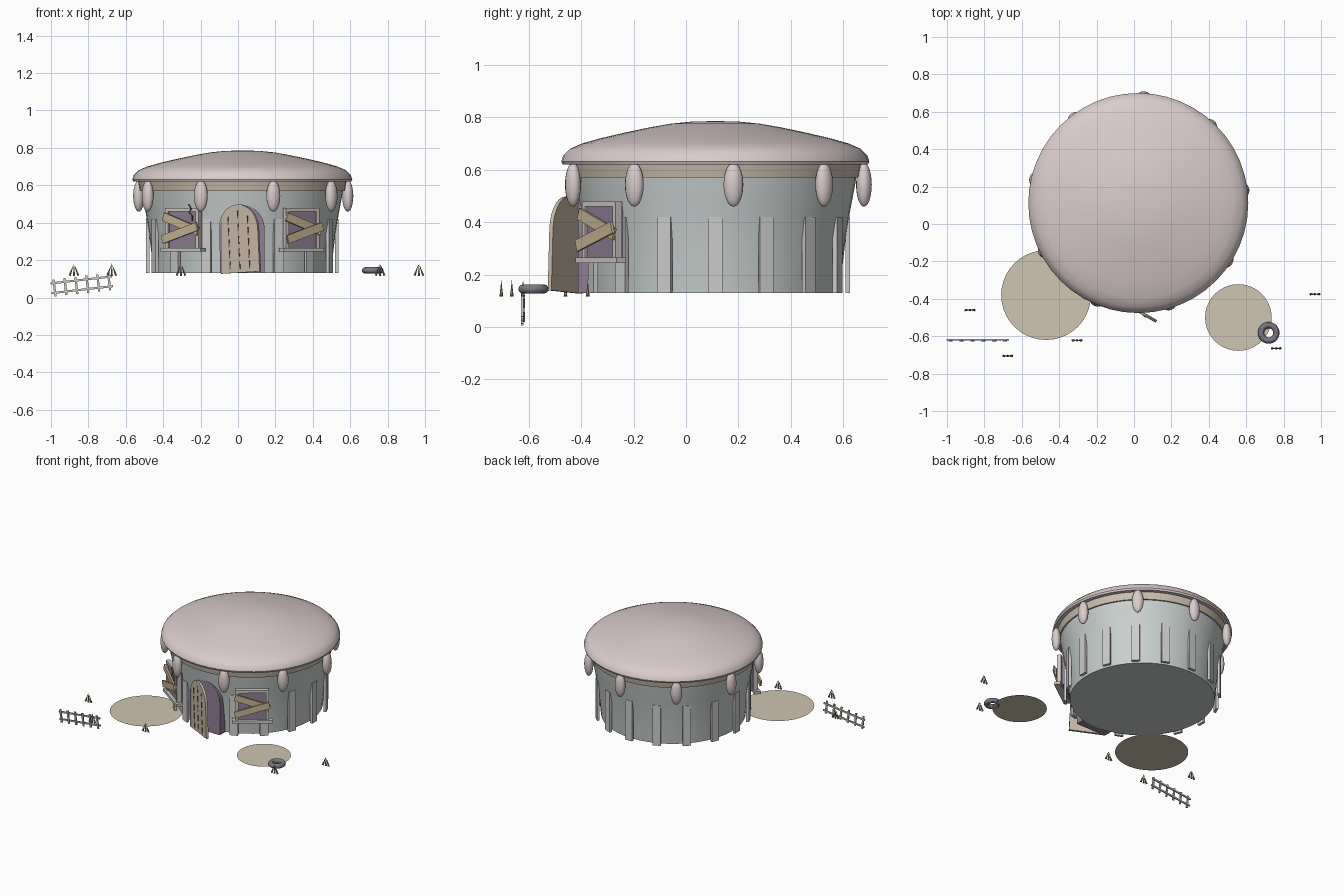
import bpy, bmesh, math
from mathutils import Matrix, Vector

if "Cube" in bpy.data.objects:
    bpy.data.objects.remove(bpy.data.objects["Cube"])

CX, CY, Z0 = 0.023, 0.112, 0.13


def mat(name, r, g, b):
    m = bpy.data.materials.new(name)
    m.diffuse_color = (r, g, b, 1)
    m.use_nodes = True
    m.node_tree.nodes["Principled BSDF"].inputs["Base Color"].default_value = m.diffuse_color
    return m


WALL = mat("wall_grey", .58, .63, .62)
BATTEN = mat("batten_grey", .55, .55, .55)
FROST = mat("roof_pink", .70, .60, .60)
BAND = mat("band_tan", .60, .52, .42)
WOOD = mat("board_wood", .58, .46, .30)
DOOR = mat("door_wood", .58, .49, .39)
DARK = mat("dark_line", .12, .09, .07)
PURPLE = mat("dark_purple", .27, .21, .30)
TRIM = mat("trim_grey", .62, .59, .57)
SAND = mat("sand", .62, .56, .44)
TYRE = mat("tyre_grey", .20, .19, .22)
GRASS = mat("dry_grass", .30, .28, .12)


def finish(name, bm, m, matrix=Matrix(), smooth=False):
    bmesh.ops.recalc_face_normals(bm, faces=bm.faces[:])
    me = bpy.data.meshes.new(name)
    bm.to_mesh(me)
    bm.free()
    ob = bpy.data.objects.new(name, me)
    bpy.context.collection.objects.link(ob)
    ob.matrix_world = matrix
    me.materials.append(m)
    if smooth:
        bpy.ops.object.select_all(action='DESELECT')
        ob.select_set(True)
        bpy.context.view_layer.objects.active = ob
        bpy.ops.object.shade_smooth_by_angle(angle=math.radians(40))
    return ob


def T(x, y, z):
    return Matrix.Translation((x, y, z))


def R(deg, axis):
    return Matrix.Rotation(math.radians(deg), 4, axis)


def box(name, size, m, matrix):
    bm = bmesh.new()
    bmesh.ops.create_cube(bm, size=1, matrix=Matrix.Diagonal((*size, 1)))
    return finish(name, bm, m, matrix)


def lathe(name, profile, m, n=48, closed=False):
    bm = bmesh.new()
    vs = [bm.verts.new((r, 0, z)) for r, z in profile]
    pairs = list(zip(vs, vs[1:])) + ([(vs[-1], vs[0])] if closed else [])
    es = [bm.edges.new(p) for p in pairs]
    bmesh.ops.spin(bm, geom=vs + es, cent=(0, 0, 0), axis=(0, 0, 1),
                   angle=math.tau, steps=n, use_duplicate=False)
    bmesh.ops.remove_doubles(bm, verts=bm.verts[:], dist=1e-4)
    return finish(name, bm, m, T(CX, CY, 0), True)


def arch(name, w, h, d, m, matrix):
    # arched slab: x 0..w, z 0..h, y from 0 back to d
    bm = bmesh.new()
    pts = [(0, 0), (w, 0)]
    rise = w * .55
    for i in range(15):
        a = math.pi * i / 14
        pts.append((w / 2 + w / 2 * math.cos(a), h - rise + rise * math.sin(a)))
    f = bm.faces.new([bm.verts.new((x, 0, z)) for x, z in pts])
    ext = bmesh.ops.extrude_face_region(bm, geom=[f])
    bmesh.ops.translate(bm, vec=(0, d, 0),
                        verts=[g for g in ext['geom'] if isinstance(g, bmesh.types.BMVert)])
    return finish(name, bm, m, matrix)


def polar(deg, r, z):
    # frame on the wall: local -y points outward, local x runs along the wall
    a = math.radians(deg)
    return T(CX + r * math.cos(a), CY + r * math.sin(a), z) @ R(deg + 90, 'Z')


# flared round wall, eave band and icing-like roof
lathe("wall", [(0, Z0), (.475, Z0), (.485, .23), (.498, .34), (.516, .45),
               (.535, .55), (.545, .62), (0, .62)], WALL)
lathe("eave_band", [(.535, .57), (.548, .57), (.558, .625), (.535, .625)], BAND, closed=True)
lathe("roof", [(0, .62), (.583, .62), (.588, .632), (.58, .655), (.555, .68), (.51, .70),
               (.44, .72), (.35, .741), (.25, .762), (.17, .776), (.09, .784), (0, .786)], FROST)

# drips hanging off the roof edge
for i in range(9):
    bm = bmesh.new()
    bmesh.ops.create_uvsphere(bm, u_segments=16, v_segments=12, radius=1)
    finish(f"roof_drip_{i}", bm, FROST,
           polar(7 + 40 * i, .568, .543) @ Matrix.Diagonal((.038, .03, .084, 1)), True)

# vertical battens, leaving out the doorway
for i in range(16):
    if i != 12:
        box(f"wall_batten_{i}", (.055, .018, .29), BATTEN, polar(22.5 * i, .505, Z0 + .145))

# doorway and open door leaf
arch("doorway", .24, .365, .06, PURPLE, T(CX - .12, -.412, Z0))
leaf = T(-.092, -.408, Z0 - .003) @ R(-30, 'Z') @ R(-3, 'Y')
arch("door_leaf", .24, .365, .016, DOOR, leaf)
for i, h in enumerate((.30, .33, .30)):
    for k in range(5):
        box(f"door_groove_{i}_{k}", (.005, .004, .042), DARK,
            leaf @ T(.06 + .06 * i, -.001, .03 + (h - .06) * k / 4 + .01))

# boarded windows
for side, ang in (("right", -54), ("left", -126)):
    w = polar(ang, .535, .365)
    box(f"{side}_window_pane", (.19, .035, .21), PURPLE, w @ T(0, .012, 0))
    for s in (-1, 1):
        box(f"{side}_window_jamb_{s}", (.02, .03, .225), TRIM, w @ T(s * .1, 0, 0))
    box(f"{side}_window_head", (.22, .03, .02), TRIM, w @ T(0, 0, .104))
    box(f"{side}_window_sill", (.265, .045, .02), TRIM, w @ T(0, -.005, -.11))
    box(f"{side}_upper_board", (.24, .012, .045), WOOD, w @ T(0, -.024, .028) @ R(19, 'Y'))
    box(f"{side}_lower_board", (.24, .012, .045), WOOD, w @ T(0, -.034, -.02) @ R(-17, 'Y'))

# bent wire above the left window
cu = bpy.data.curves.new("bent_wire", 'CURVE')
cu.dimensions = '3D'
cu.bevel_depth = .004
sp = cu.splines.new('POLY')
pts = [(-.265, .50), (-.25, .475), (-.262, .455), (-.243, .435), (-.245, .41)]
sp.points.add(len(pts) - 1)
for p, (x, z) in zip(sp.points, pts):
    p.co = (x, -.385, z, 1)
cu.materials.append(DARK)
bpy.context.collection.objects.link(bpy.data.objects.new("bent_wire", cu))

# flat ground patches
for name, x, y, r in (("left", -.47, -.38, .24), ("right", .558, -.5, .178)):
    bm = bmesh.new()
    bmesh.ops.create_circle(bm, cap_ends=True, segments=40, radius=r)
    bmesh.ops.recalc_face_normals(bm, faces=bm.faces[:])
    finish(f"{name}_ground_patch", bm, SAND, T(x, y, Z0))

# old tyre lying flat
bpy.ops.mesh.primitive_torus_add(location=(.72, -.582, .145), major_radius=.041,
                                 minor_radius=.017, major_segments=28, minor_segments=12)
tyre = bpy.context.object
tyre.name = "tyre"
tyre.data.materials.append(TYRE)
bpy.ops.object.shade_smooth_by_angle()

# leaning picket fence
fence = T(-.835, -.625, .068) @ R(-6.5, 'Y')
for i in range(6):
    box(f"fence_post_{i}", (.012, .009, .092), TRIM, fence @ T(-.147 + .0588 * i, 0, 0))
for s in (-1, 1):
    box(f"fence_rail_{s}", (.33, .008, .011), TRIM, fence @ T(0, .007, s * .026))

# grass tufts: three blades meeting at the tip
for i, (x, y) in enumerate(((-.877, -.46), (-.675, -.705), (-.305, -.622),
                            (.76, -.665), (.967, -.375))):
    for s in (-1, 0, 1):
        bm = bmesh.new()
        bmesh.ops.create_cone(bm, cap_ends=True, segments=6, radius1=.007, radius2=0, depth=.065)
        finish(f"grass_{i}_blade_{s}", bm, GRASS, T(x + s * .012, y, .148) @ R(-s * 20, 'Y'))
